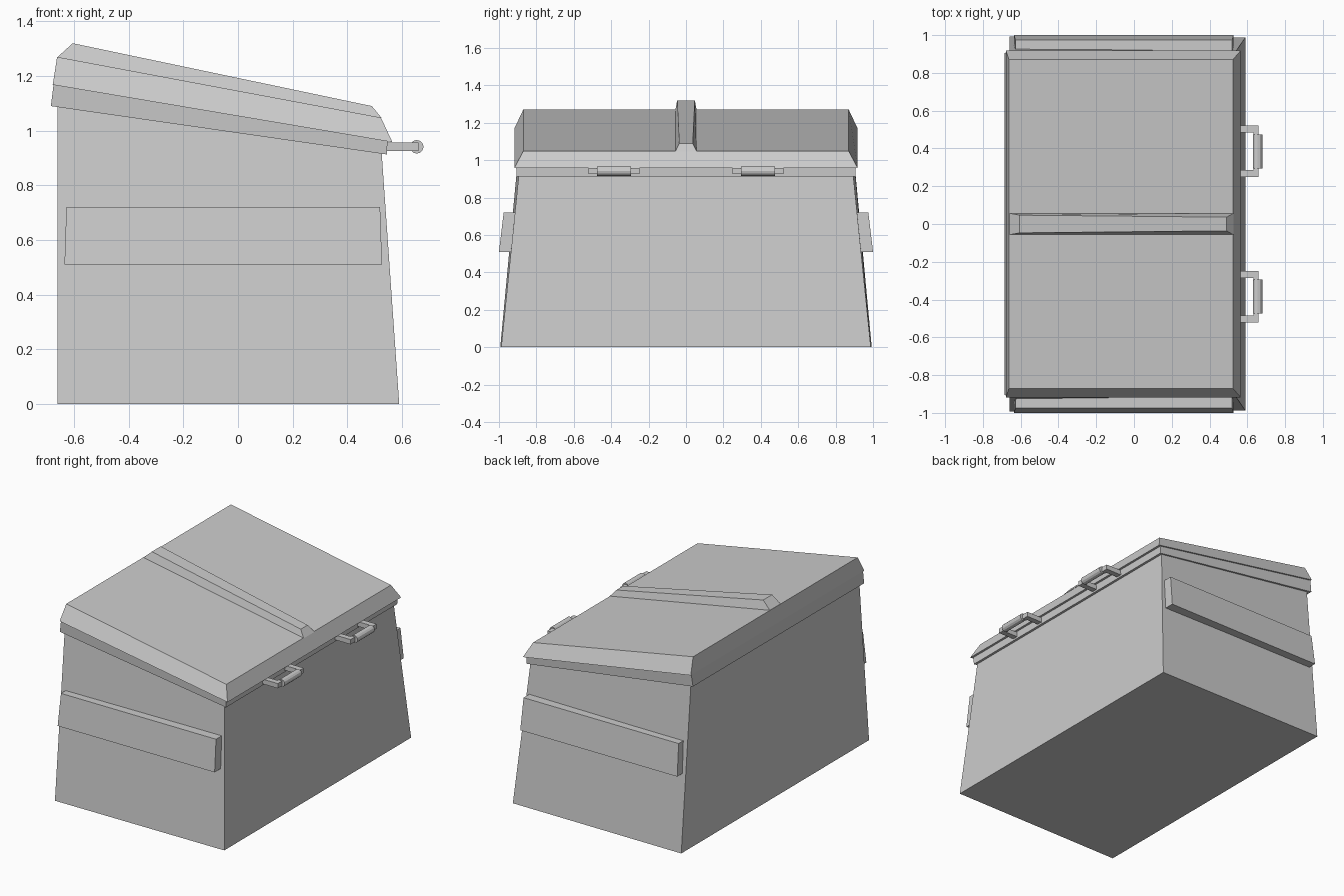
import bpy, bmesh, math
from mathutils import Matrix

if "Cube" in bpy.data.objects:
    bpy.data.objects.remove(bpy.data.objects["Cube"])


def finish(name, bm):
    bmesh.ops.recalc_face_normals(bm, faces=bm.faces)
    me = bpy.data.meshes.new(name)
    bm.to_mesh(me)
    bm.free()
    ob = bpy.data.objects.new(name, me)
    bpy.context.collection.objects.link(ob)
    return ob


def loft(name, lower, upper):
    """Closed solid between two matching loops of points."""
    bm = bmesh.new()
    a = [bm.verts.new(p) for p in lower]
    b = [bm.verts.new(p) for p in upper]
    n = len(a)
    bm.faces.new(a[::-1])
    bm.faces.new(b)
    for i in range(n):
        j = (i + 1) % n
        bm.faces.new((a[i], a[j], b[j], b[i]))
    return finish(name, bm)


def ring(back, front):
    """Symmetric sloped rectangle; each end is (x, z, half width)."""
    (xb, zb, yb), (xf, zf, yf) = back, front
    return [(xb, -yb, zb), (xf, -yf, zf), (xf, yf, zf), (xb, yb, zb)]


# Tapered bin body
loft("body", ring((-0.66, 0, 0.993), (0.59, 0, 0.988)),
     ring((-0.66, 1.10, 0.89), (0.525, 0.93, 0.893)))

# Rim under the lid
loft("rim", ring((-0.685, 1.09, 0.905), (0.545, 0.913, 0.905)),
     ring((-0.675, 1.168, 0.908), (0.547, 0.963, 0.908)))

# Sloped lid with chamfered sides
loft("lid", ring((-0.678, 1.168, 0.918), (0.565, 0.958, 0.918)),
     ring((-0.662, 1.27, 0.87), (0.523, 1.048, 0.87)))

# Raised ridge along the middle of the lid
loft("lid_ridge", ring((-0.662, 1.268, 0.057), (0.526, 1.046, 0.057)),
     ring((-0.605, 1.32, 0.047), (0.49, 1.09, 0.036)))

# Fork sleeves on both sides
for s, side in ((-1, "left"), (1, "right")):
    prof = [(0.925, 0.51), (1.0, 0.51), (0.975, 0.72), (0.905, 0.72)]
    x0 = (-0.635, -0.635, -0.628, -0.628)
    x1 = (0.527, 0.527, 0.52, 0.52)
    loft("fork_sleeve_" + side,
         [(x, s * y, z) for x, (y, z) in zip(x0, prof)],
         [(x, s * y, z) for x, (y, z) in zip(x1, prof)])

# Two handles: L-shaped brackets holding a round grip
for yc, side in ((-0.385, "left"), (0.385, "right")):
    for s, end in ((-1, "a"), (1, "b")):
        outline = [(0.53, 0.137), (0.66, 0.137), (0.66, 0.088),
                   (0.632, 0.088), (0.632, 0.1), (0.53, 0.1)]
        loft("handle_bracket_%s_%s" % (side, end),
             [(x, yc + s * y, 0.925) for x, y in outline],
             [(x, yc + s * y, 0.957) for x, y in outline])
    bm = bmesh.new()
    bmesh.ops.create_cone(bm, cap_ends=True, segments=12, radius1=0.025,
                          radius2=0.025, depth=0.18,
                          matrix=Matrix.Translation((0.654, yc, 0.941))
                          @ Matrix.Rotation(math.pi / 2, 4, 'X'))
    finish("handle_grip_" + side, bm)
